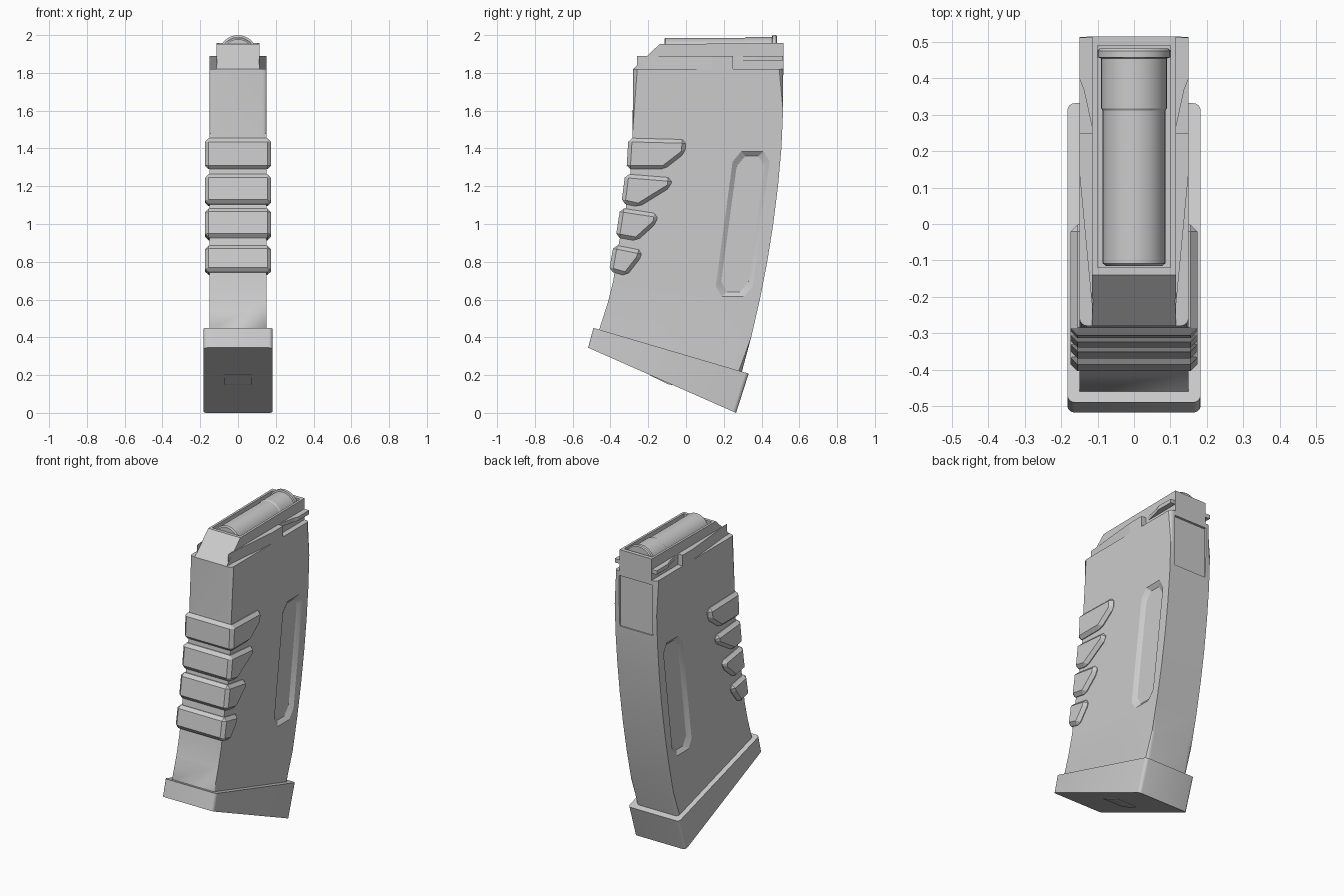
import bpy, bmesh, math
from mathutils import Vector

if "Cube" in bpy.data.objects:
    bpy.data.objects.remove(bpy.data.objects["Cube"])


def to_object(name, bm):
    bmesh.ops.recalc_face_normals(bm, faces=bm.faces)
    me = bpy.data.meshes.new(name)
    bm.to_mesh(me)
    bm.free()
    ob = bpy.data.objects.new(name, me)
    bpy.context.collection.objects.link(ob)
    return ob


def loft(name, rings, round_upright=0):
    """Join matching rings of points and cap both ends."""
    bm = bmesh.new()
    vs = [[bm.verts.new(p) for p in r] for r in rings]
    n = len(vs[0])
    for a, b in zip(vs, vs[1:]):
        for i in range(n):
            j = (i + 1) % n
            bm.faces.new((a[i], a[j], b[j], b[i]))
    bm.faces.new(vs[0])
    bm.faces.new(vs[-1])
    if round_upright:
        edges = []
        for e in bm.edges:
            d = e.verts[0].co - e.verts[1].co
            if abs(d.x) < 1e-4 and abs(d.z) > abs(d.y):
                edges.append(e)
        bmesh.ops.bevel(bm, geom=edges, offset=round_upright, segments=4,
                        profile=0.5, affect='EDGES')
    return to_object(name, bm)


def side_prism(name, yz, half, **kw):
    return loft(name, [[(x, y, z) for y, z in yz] for x in (-half, half)], **kw)


def plan_prism(name, xy, z0, z1):
    return loft(name, [[(x, y, z) for x, y in xy] for z in (z0, z1)])


def box(name, x, y0, y1, z0, z1):
    return plan_prism(name, [(-x, y0), (x, y0), (x, y1), (-x, y1)], z0, z1)


def apply_mod(ob, mod):
    bpy.context.view_layer.objects.active = ob
    bpy.ops.object.modifier_apply(modifier=mod.name)


def cut(ob, cutter):
    m = ob.modifiers.new("cut", 'BOOLEAN')
    m.operation, m.solver, m.object = 'DIFFERENCE', 'EXACT', cutter
    apply_mod(ob, m)
    bpy.data.objects.remove(cutter)


# Curved main body
front = [(-.49, .34), (-.46, .44), (-.415, .58), (-.385, .70), (-.355, .90),
         (-.318, 1.09), (-.293, 1.28), (-.283, 1.48), (-.28, 1.82)]
back = [(.515, 1.82), (.514, 1.6), (.505, 1.4), (.487, 1.2), (.462, 1.0),
        (.43, .8), (.391, .6), (.345, .4), (.28, .16)]
body = side_prism("body", front + back, .15, round_upright=.022)


# Slanted recesses on both sides
def slot(d):
    w, h, c = .098 - d, .385 - d, .055
    uv = [(-w, -h + c), (-w + c * .7, -h), (w - c * .7, -h), (w, -h + c),
          (w, h - c), (w - c * .7, h), (-w + c * .7, h), (-w, h - c)]
    return [(.30 + u + .135 * v, 1.0 + v) for u, v in uv]


for s in (-1, 1):
    cut(body, loft("slot_cutter", [[(s * x, y, z) for y, z in slot(d)]
                                   for x, d in ((.2, 0), (.15, 0), (.13, .025))]))

# Shallow rear panel
cut(body, box("panel_cutter", .118, .500, .6, 1.46, 1.79))

# Neck with open top
neck = side_prism("neck", [(-.28, 1.80), (-.28, 1.82), (-.14, 1.952),
                           (.515, 1.958), (.515, 1.80)], .115)
cut(neck, box("opening_cutter", .1, -.12, .49, 1.7, 2.1))

# Shoulder wedges and rear rails
for s, side in ((-1, "left"), (1, "right")):
    wedge = [(.112, -.26), (.15, .14), (.15, .248), (.112, .248)]
    rail = [(.112, .25), (.138, .37), (.15, .40), (.15, .513), (.112, .513)]
    plan_prism("shoulder_" + side, [(s * x, y) for x, y in wedge], 1.80, 1.89)
    plan_prism("rail_" + side, [(s * x, y) for x, y in rail], 1.865, 1.89)

# Wrap-around grip ribs
ribs = [
    [(-.305, 1.455), (0, 1.447), (-.005, 1.375), (-.115, 1.29), (-.315, 1.29)],
    [(-.322, 1.265), (-.075, 1.245), (-.08, 1.195), (-.25, 1.09), (-.342, 1.11)],
    [(-.348, 1.085), (-.15, 1.055), (-.155, 1.005), (-.26, .91), (-.372, .93)],
    [(-.383, .89), (-.23, .86), (-.245, .815), (-.315, .725), (-.408, .75)],
]
for i, outline in enumerate(ribs):
    rib = side_prism("grip_rib_%d" % (i + 1), outline, .175)
    m = rib.modifiers.new("chamfer", 'BEVEL')
    m.width, m.segments, m.limit_method = .02, 1, 'ANGLE'
    m.angle_limit = math.radians(20)
    apply_mod(rib, m)

# Floor plate and its latch
side_prism("floor_plate", [(-.49, .45), (.332, .208), (.265, 0), (-.518, .345)],
           .183, round_upright=.02)
side_prism("plate_latch", [(-.19, .215), (-.07, .165), (-.075, .148),
                           (-.095, .152), (-.19, .198)], .075)

# Top round: lathed along y
profile = [(-.115, .078), (-.108, .086), (.312, .086), (.318, .09), (.455, .09),
           (.458, .1), (.476, .1), (.482, .094)]
N = 40
loft("top_round", [[(r * math.cos(2 * math.pi * k / N), y,
                     1.9 + r * math.sin(2 * math.pi * k / N)) for k in range(N)]
                   for y, r in profile])

# Smooth shading with sharp edges kept
bpy.ops.object.select_all(action='DESELECT')
for name in ("body", "floor_plate", "top_round"):
    ob = bpy.data.objects[name]
    ob.select_set(True)
    bpy.context.view_layer.objects.active = ob
bpy.ops.object.shade_smooth_by_angle(angle=math.radians(25))
